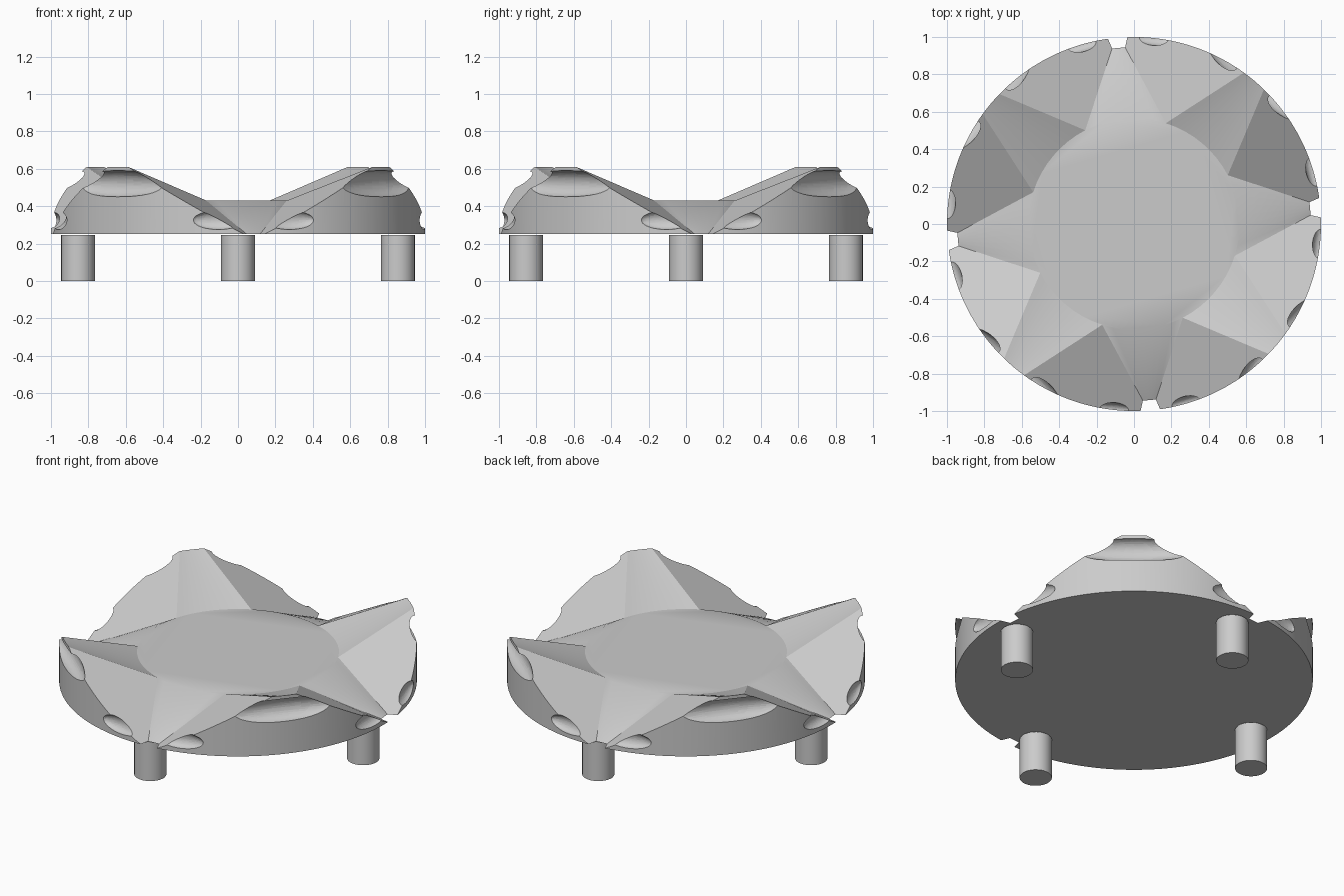
import bpy, bmesh
from math import cos, sin, radians, pi
from mathutils import Matrix, Vector

cube = bpy.data.objects.get("Cube")
if cube:
    bpy.data.objects.remove(cube, do_unlink=True)

grey = bpy.data.materials.new("light_grey")
grey.use_nodes = True
COLOUR = (0.6, 0.6, 0.6, 1)
grey.diffuse_color = COLOUR
grey.node_tree.nodes["Principled BSDF"].inputs["Base Color"].default_value = COLOUR

BASE, DECK, PEAK = 0.25, 0.43, 0.61      # heights
DECK_R, TURN = 0.565, 5                  # plateau radius, valley direction
CORNER, TIP, LIP = 22.5, 41, 3           # angles measured from a valley
SEGS = 8


def polar(r, deg, z):
    return Vector((r * cos(radians(deg)), r * sin(radians(deg)), z))


def make_object(name, bm):
    mesh = bpy.data.meshes.new(name)
    bm.to_mesh(mesh)
    bm.free()
    ob = bpy.data.objects.new(name, mesh)
    bpy.context.collection.objects.link(ob)
    mesh.materials.append(grey)
    return ob


def smooth(ob, angle):
    bpy.ops.object.select_all(action='DESELECT')
    ob.select_set(True)
    bpy.context.view_layer.objects.active = ob
    bpy.ops.object.shade_smooth_by_angle(angle=radians(angle))


# Crown: round plateau, four outward ramps and four rim peaks
bm = bmesh.new()


def face(points):
    return bm.faces.new([bm.verts.new(p) for p in points])


def strip(a, b):
    for i in range(len(a) - 1):
        face((a[i], a[i + 1], b[i + 1], b[i]))


def spread(start, end, count):
    return [start + (end - start) * i / count for i in range(count + 1)]


def flank_height(deg):
    # height of the plane through plateau corner, notch and peak tip
    c, n, t = polar(DECK_R, CORNER, DECK), Vector((0.945, 0.035, BASE)), polar(1, TIP, PEAK)
    k = (n - c).cross(t - c)
    p = polar(1, deg, 0)
    return max(BASE, c.z - (k.x * (p.x - c.x) + k.y * (p.y - c.y)) / k.z)


deck, base = [], []
for q in range(4):
    a0 = TURN + 90 * q
    spin = Matrix.Rotation(radians(a0), 3, 'Z')
    n_right = spin @ Vector((0.945, -0.035, BASE))
    n_left = spin @ Vector((0.945, 0.035, BASE))
    n_next = Matrix.Rotation(pi / 2, 3, 'Z') @ n_right
    ramp = [polar(DECK_R, a0 + a, DECK) for a in spread(-CORNER, CORNER, SEGS)]
    inner = [polar(DECK_R, a0 + a, DECK) for a in spread(CORNER, 90 - CORNER, SEGS)]
    tip = [polar(1, a0 + a, PEAK) for a in spread(TIP, 90 - TIP, SEGS)]
    strip(ramp, spread(n_right, n_left, SEGS))
    strip(inner, tip)
    deck += ramp[:-1] + inner[:-1]
    # flanks fall from the peak tip to the notches on both sides
    angles = spread(LIP, TIP, 20)
    rise = [polar(1, a0 + a, flank_height(a)) for a in angles]
    fall = [polar(1, a0 + 90 - a, flank_height(a)) for a in reversed(angles)]
    rise[0].z = fall[-1].z = BASE
    face([inner[0], n_left] + rise)
    face([inner[-1]] + fall + [n_next])
    # outer wall
    rim = rise + tip[1:-1] + fall
    foot = [Vector((p.x, p.y, BASE)) for p in rim]
    for i in range(len(rim) - 1):
        pts = [rim[i], rim[i + 1], foot[i + 1], foot[i]]
        if i == 0:
            pts.pop()
        elif i == len(rim) - 2:
            pts.pop(2)
        face(pts)
    base += [n_right, n_left] + foot
face(deck)
face(base)
bmesh.ops.remove_doubles(bm, verts=bm.verts, dist=0.0002)
bmesh.ops.recalc_face_normals(bm, faces=bm.faces)
# keep the foot of each peak crisp where it meets the plateau
for e in bm.edges:
    if all(abs(v.co.z - DECK) < 0.001 and v.co.xy.length < 0.6 for v in e.verts):
        mid = (e.verts[0].co + e.verts[1].co) / 2
        if any(mid.angle(polar(DECK_R, TURN + 45 + 90 * q, DECK)) < radians(19) for q in range(4)):
            e.smooth = False
crown = make_object("crown", bm)

# Scoops carved in the outer wall: one wide below each peak, two small by the notches
bm = bmesh.new()
for q in range(4):
    for offset, z, size in ((0, 0.52, (0.065, 0.37, 0.07)),
                            (-34, 0.325, (0.04, 0.14, 0.05)),
                            (34, 0.325, (0.04, 0.14, 0.05))):
        deg = TURN + 45 + 90 * q + offset
        place = (Matrix.Translation(polar(1, deg, z)) @ Matrix.Rotation(radians(deg), 4, 'Z')
                 @ Matrix.Diagonal((*size, 1)))
        bmesh.ops.create_uvsphere(bm, u_segments=40, v_segments=20, radius=1, matrix=place)
for f in bm.faces:
    f.smooth = True
cutter = make_object("scoop_cutter", bm)
cutter.hide_render = True
cut = crown.modifiers.new("scoops", 'BOOLEAN')
cut.operation, cut.solver, cut.object = 'DIFFERENCE', 'EXACT', cutter
bpy.ops.object.select_all(action='DESELECT')
bpy.context.view_layer.objects.active = crown
crown.select_set(True)
bpy.ops.object.modifier_apply(modifier=cut.name)
bpy.data.objects.remove(cutter, do_unlink=True)
smooth(crown, 28)

# Legs
for name, deg in (("left_leg", 0), ("back_leg", 90), ("right_leg", 180), ("front_leg", 270)):
    bm = bmesh.new()
    bmesh.ops.create_cone(bm, cap_ends=True, segments=40, radius1=0.09, radius2=0.09, depth=0.245,
                          matrix=Matrix.Translation(polar(0.855, deg, 0.1225)))
    smooth(make_object(name, bm), 30)
